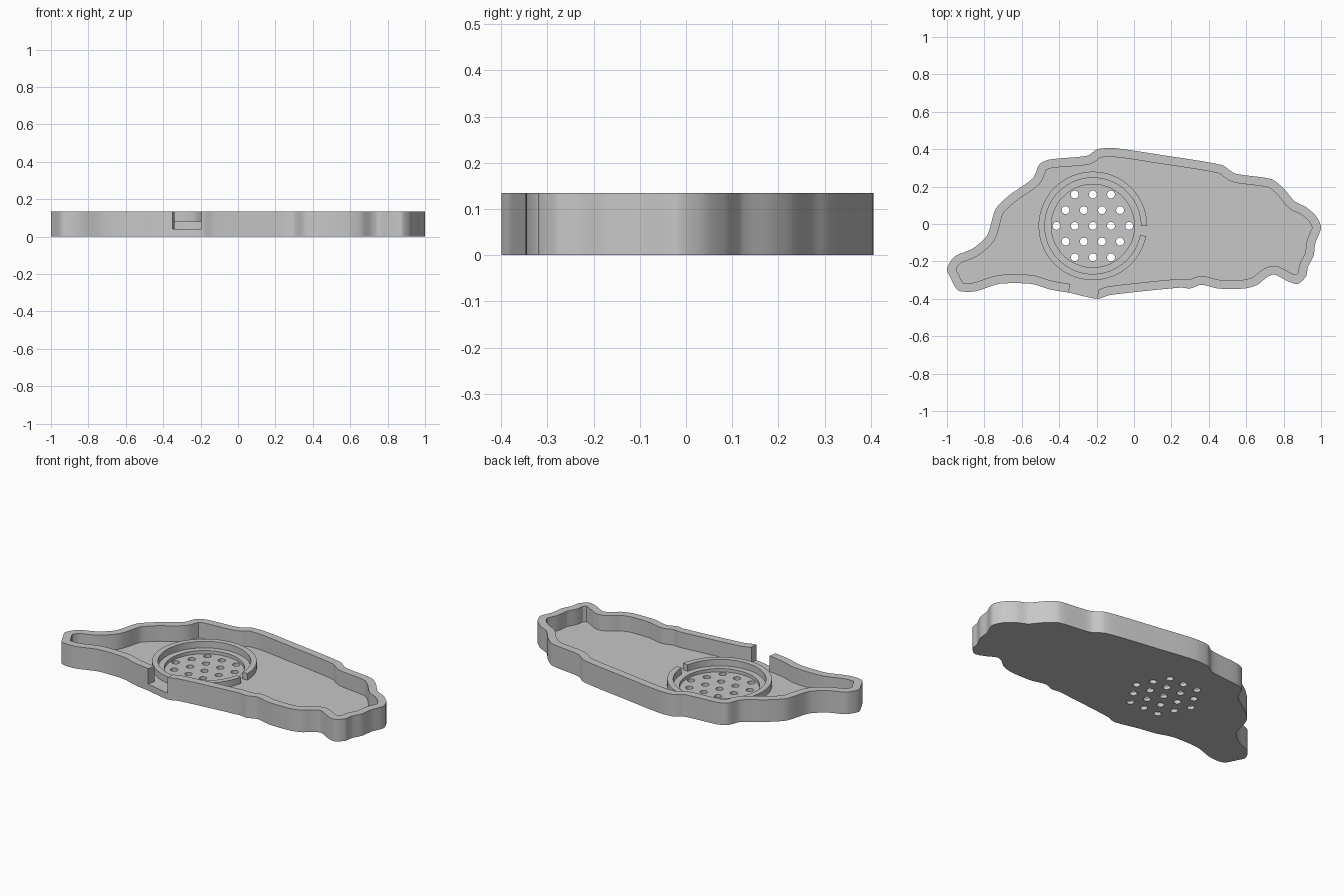
import bpy
import bmesh
from math import cos, sin, radians, pi
from mathutils import Vector
from mathutils.geometry import interpolate_bezier, intersect_point_line, tessellate_polygon

cube = bpy.data.objects.get("Cube")
if cube:
    bpy.data.objects.remove(cube, do_unlink=True)

RECESS, FLOOR, COLLAR_TOP, WALL_TOP = 0.02, 0.04, 0.08, 0.135
WALL = 0.047
STEPS = 6
GRILLE = Vector((-0.22, -0.01))

grey = bpy.data.materials.new("plain grey")
grey.use_nodes = True
grey.diffuse_color = (0.57, 0.57, 0.57, 1)
grey.node_tree.nodes["Principled BSDF"].inputs["Base Color"].default_value = grey.diffuse_color

# Control points of the outer edge, anticlockwise between the two sides of the slot
EDGE = [
    (-.195, -.4), (-.13, -.38), (.25, -.34), (.3, -.345), (.36, -.325),
    (.45, -.345), (.59, -.345), (.66, -.325), (.71, -.285), (.75, -.27),
    (.82, -.305), (.875, -.32), (.92, -.28), (.93, -.23), (.96, -.17),
    (.97, -.1), (1, -.02), (.975, .04), (.92, .09), (.86, .12),
    (.8, .19), (.735, .24), (.54, .27), (.47, .315), (.14, .37),
    (-.1, .405), (-.195, .4), (-.25, .365), (-.45, .345), (-.505, .32),
    (-.54, .245), (-.665, .155), (-.74, .08), (-.785, -.06), (-.86, -.13),
    (-.96, -.175), (-1, -.24), (-.98, -.29), (-.94, -.355), (-.85, -.36),
    (-.72, -.32), (-.55, -.32), (-.45, -.35), (-.35, -.367),
]


def smooth_loop(points):
    """Closed smooth loop through the control points."""
    pts = [Vector(p) for p in points]
    n = len(pts)
    tangent = [(pts[(i + 1) % n] - pts[i - 1]).normalized() for i in range(n)]
    loop = []
    for i in range(n):
        j = (i + 1) % n
        reach = (pts[j] - pts[i]).length / 4
        loop += interpolate_bezier(pts[i], pts[i] + tangent[i] * reach,
                                   pts[j] - tangent[j] * reach, pts[j], STEPS + 1)[:-1]
    return [Vector((p[0], p[1])) for p in loop]


def distance(p, a, b):
    t = intersect_point_line(p, a, b)[1]
    return (p - a.lerp(b, min(max(t, 0), 1))).length


def inset_path(loop, last, depth):
    """Parallel path inside the loop, leaving out points too near the edge."""
    n = len(loop)
    inner = []
    for i in range(last + 1):
        t = (loop[(i + 1) % n] - loop[i - 1]).normalized()
        q = loop[i] + Vector((-t.y, t.x)) * depth
        if min(distance(q, loop[k - 1], loop[k]) for k in range(n)) > depth * 0.97:
            inner.append(q)
    return inner


def arc(radius, sweep=360, count=96, centre=GRILLE):
    steps = count if sweep == 360 else count - 1
    angles = [radians(sweep * i / steps) for i in range(count)]
    return [centre + Vector((cos(a), sin(a))) * radius for a in angles]


def add_cap(bm, z, *loops):
    """Flat face at height z: the first loop is its edge, the others are holes."""
    loops = [[Vector((p.x, p.y, z)) for p in loop] for loop in loops]
    verts = [bm.verts.new(p) for loop in loops for p in loop]
    for tri in tessellate_polygon(loops):
        bm.faces.new([verts[i] for i in tri])


def add_side(bm, loop, z0, z1):
    """Upright band that follows a closed loop."""
    low = [bm.verts.new((p.x, p.y, z0)) for p in loop]
    high = [bm.verts.new((p.x, p.y, z1)) for p in loop]
    for i in range(len(loop)):
        bm.faces.new((low[i - 1], low[i], high[i], high[i - 1]))


def finish(bm, name):
    bmesh.ops.remove_doubles(bm, verts=bm.verts, dist=1e-5)
    bmesh.ops.recalc_face_normals(bm, faces=bm.faces)
    mesh = bpy.data.meshes.new(name)
    bm.to_mesh(mesh)
    bm.free()
    mesh.materials.append(grey)
    obj = bpy.data.objects.new(name, mesh)
    bpy.context.collection.objects.link(obj)
    bpy.ops.object.select_all(action="DESELECT")
    obj.select_set(True)
    bpy.context.view_layer.objects.active = obj
    bpy.ops.object.shade_smooth_by_angle(angle=radians(30))


# Plan loops: outer edge, rim open at the slot, and the floor inside it
outer = smooth_loop(EDGE)
slot_start = (len(EDGE) - 1) * STEPS
inner = inset_path(outer, slot_start, WALL)
rim = outer[:slot_start + 1] + inner[::-1]
floor = inner + outer[slot_start:] + outer[:1]

# Round recess with a hexagonal pattern of holes
recess = arc(0.222)
pitch = 0.097
holes = []
for row in range(-2, 3):
    number = 5 - abs(row)
    for k in range(number):
        offset = Vector(((k - (number - 1) / 2) * pitch, row * pitch * sin(pi / 3)))
        holes.append(arc(0.021, count=24, centre=GRILLE + offset))

# Tray with its rim, slot, recess and holes
tray = bmesh.new()
add_cap(tray, 0, outer, *holes)
add_cap(tray, RECESS, recess, *holes)
add_cap(tray, FLOOR, floor, recess)
add_cap(tray, WALL_TOP, rim)
add_side(tray, outer, 0, FLOOR)
add_side(tray, rim, FLOOR, WALL_TOP)
add_side(tray, recess, RECESS, FLOOR)
for hole in holes:
    add_side(tray, hole, 0, RECESS)
finish(tray, "tray_body")

# Low collar around the recess, with a small gap on its left
collar_loop = arc(0.29, 349) + arc(0.257, 349)[::-1]
collar = bmesh.new()
add_cap(collar, FLOOR - 0.005, collar_loop)
add_cap(collar, COLLAR_TOP, collar_loop)
add_side(collar, collar_loop, FLOOR - 0.005, COLLAR_TOP)
finish(collar, "grille_collar")
